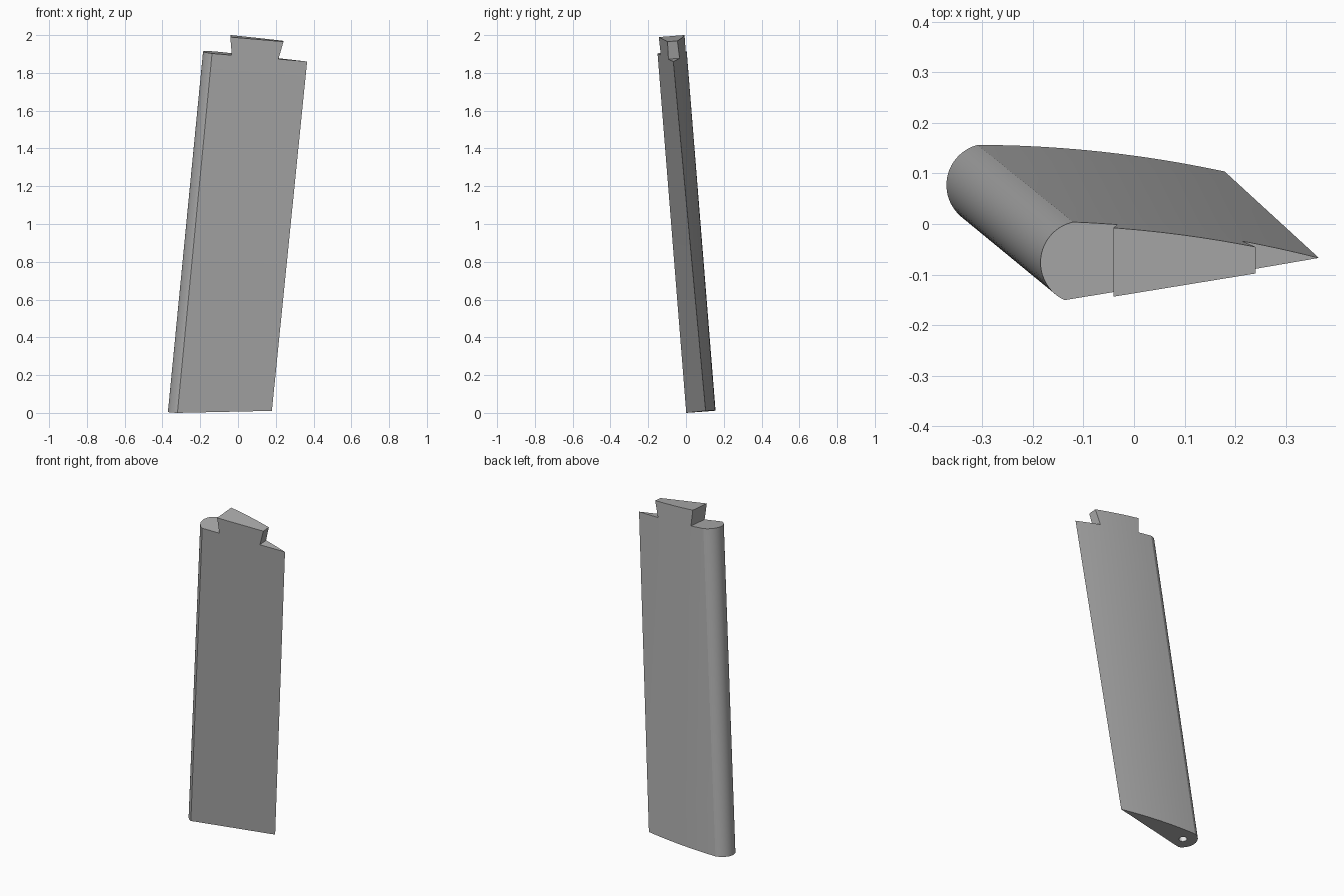
import bpy, bmesh, math
from mathutils import Vector, Matrix

if "Cube" in bpy.data.objects:
    bpy.data.objects.remove(bpy.data.objects["Cube"])


def material(name, value):
    mat = bpy.data.materials.new(name)
    mat.use_nodes = True
    colour = (value, value, value, 1)
    mat.diffuse_color = colour
    mat.node_tree.nodes["Principled BSDF"].inputs["Base Color"].default_value = colour
    return mat


grey = material("mid grey", 0.42)
pale = material("pale grey", 0.85)


def make_object(name, bm, mat):
    bmesh.ops.recalc_face_normals(bm, faces=bm.faces)
    mesh = bpy.data.meshes.new(name)
    bm.to_mesh(mesh)
    bm.free()
    mesh.materials.append(mat)
    obj = bpy.data.objects.new(name, mesh)
    bpy.context.collection.objects.link(obj)
    return obj


# Cross-section: round nose, flat front and slightly bowed back
RADIUS, TIP, BOW = 0.082, Vector((0.469, 0.008)), 0.013


def section():
    arc = 24
    points = []
    for i in range(arc + 1):
        a = math.radians(102 + 143 * i / arc)
        points.append(RADIUS * Vector((math.cos(a), math.sin(a))))
    start = points[0]
    for i in range(12):
        t = i / 12
        points.append(TIP.lerp(start, t) + Vector((0, 4 * BOW * t * (1 - t))))
    return points


def foot_height(x, y):
    return 0.075 * y + 0.006 * (x + 0.325)


def shoulder_height(x, y):
    return 1.86 - 0.0985 * (x - 0.366) + 0.08 * (y + 0.068)


def ring(centre, twist, height, shift=Vector()):
    turn = Matrix.Rotation(math.radians(twist), 2)
    flat = [turn @ p + Vector(centre) for p in section()]
    return [Vector((p.x, p.y, height(p.x, p.y))) + shift for p in flat]


# Leaning, slightly twisted blade, lofted up to the top of the tongue
RISE = 0.094
lower = ring((-0.289, 0.077), 2.3, foot_height)
upper = ring((-0.103, -0.076), 0, shoulder_height, RISE * Vector((0.0985, -0.083, 1)))
bm = bmesh.new()
spans = 6
rows = [[bm.verts.new(a.lerp(b, k / spans)) for a, b in zip(lower, upper)]
        for k in range(spans + 1)]
count = len(lower)
for r0, r1 in zip(rows, rows[1:]):
    for i in range(count):
        j = (i + 1) % count
        bm.faces.new((r0[i], r0[j], r1[j], r1[i]))
bm.faces.new(rows[0])
bm.faces.new(rows[-1])
blade = make_object("blade", bm, grey)


# Cutters that leave the dovetail tongue
def shoulder_cutter(name, outline):
    bm = bmesh.new()
    ends = [[bm.verts.new((x, y, z + 0.08 * (y + 0.068))) for x, z in outline]
            for y in (-0.5, 0.5)]
    bm.faces.new(ends[0])
    bm.faces.new(ends[1])
    for i in range(len(outline)):
        j = (i + 1) % len(outline)
        bm.faces.new((ends[0][i], ends[0][j], ends[1][j], ends[1][i]))
    return make_object(name, bm, grey)


cutters = [
    shoulder_cutter("right_shoulder_cutter",
                    [(-0.5, 1.945), (-0.033, 1.899), (-0.049, 2.1), (-0.5, 2.1)]),
    shoulder_cutter("left_shoulder_cutter",
                    [(0.6, 1.837), (0.214, 1.875), (0.279, 2.1), (0.6, 2.1)]),
]

# Pivot hole in the foot
bm = bmesh.new()
bmesh.ops.create_cone(bm, cap_ends=True, segments=32, radius1=0.022, radius2=0.022, depth=0.16,
                      matrix=Matrix.Translation((-0.289, 0.077, 0)))
cutters.append(make_object("pivot_hole_cutter", bm, pale))
blade.data.materials.append(pale)

# Apply the cuts, then drop the cutters
bpy.context.view_layer.objects.active = blade
for cutter in cutters:
    cutter.hide_render = True
    cut = blade.modifiers.new(cutter.name, 'BOOLEAN')
    cut.operation, cut.solver, cut.object = 'DIFFERENCE', 'EXACT', cutter
    bpy.ops.object.modifier_apply(modifier=cut.name)
    bpy.data.objects.remove(cutter)

bpy.ops.object.select_all(action='DESELECT')
blade.select_set(True)
bpy.ops.object.shade_smooth_by_angle(angle=math.radians(14))
